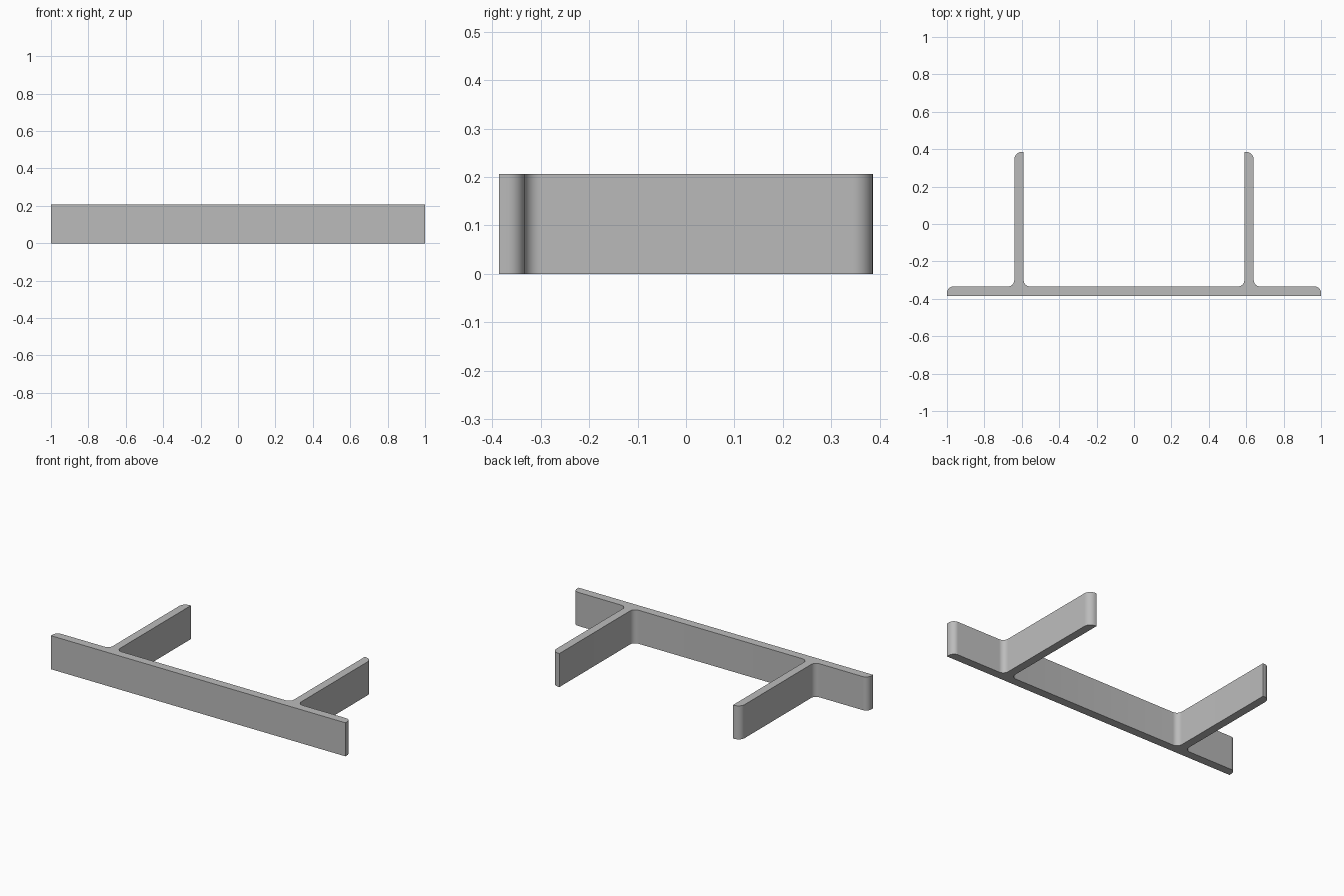
import bpy
import bmesh
import math
from mathutils import Vector

cube = bpy.data.objects.get("Cube")
if cube:
    bpy.data.objects.remove(cube, do_unlink=True)

HEIGHT = 0.206
FRONT, PLATE_BACK, TIP = -0.386, -0.334, 0.386
LEG_IN, LEG_OUT = 0.59, 0.64
ROUND = 0.034
STEPS = 8

# Plain grey
grey = bpy.data.materials.new("plain_grey")
grey.use_nodes = True
colour = (0.5, 0.5, 0.5, 1)
grey.diffuse_color = colour
grey.node_tree.nodes["Principled BSDF"].inputs["Base Color"].default_value = colour


def rounded(corners):
    """Replace each right-angled corner that has a radius with an arc."""
    points = []
    for i, (x, y, r) in enumerate(corners):
        p = Vector((x, y))
        if r == 0:
            points.append(p)
            continue
        a = (Vector(corners[i - 1][:2]) - p).normalized() * r
        b = (Vector(corners[(i + 1) % len(corners)][:2]) - p).normalized() * r
        for s in range(STEPS + 1):
            t = s / STEPS * math.pi / 2
            points.append(p + a * (1 - math.sin(t)) + b * (1 - math.cos(t)))
    return points


# Right-angled outline of one half, from the front edge round to the middle
half = [
    (1, FRONT, 0),
    (1, PLATE_BACK, ROUND),
    (LEG_OUT, PLATE_BACK, ROUND),
    (LEG_OUT, TIP, ROUND + 0.008),
    (LEG_IN, TIP, 0),
    (LEG_IN, PLATE_BACK, ROUND),
]
outline = rounded(half + [(-x, y, r) for x, y, r in reversed(half)])

# Face plate with two legs, extruded upward as one piece
bm = bmesh.new()
base = bm.faces.new([bm.verts.new((p.x, p.y, 0)) for p in outline])
top = bmesh.ops.extrude_face_region(bm, geom=[base], use_keep_orig=True)
bmesh.ops.translate(bm, vec=(0, 0, HEIGHT),
                    verts=[v for v in top["geom"] if isinstance(v, bmesh.types.BMVert)])
bmesh.ops.recalc_face_normals(bm, faces=bm.faces)
mesh = bpy.data.meshes.new("plate_with_legs")
bm.to_mesh(mesh)
bm.free()
mesh.materials.append(grey)

bracket = bpy.data.objects.new("plate_with_legs", mesh)
bpy.context.collection.objects.link(bracket)
bpy.ops.object.select_all(action="DESELECT")
bracket.select_set(True)
bpy.context.view_layer.objects.active = bracket
bpy.ops.object.shade_smooth_by_angle(angle=math.radians(30))
